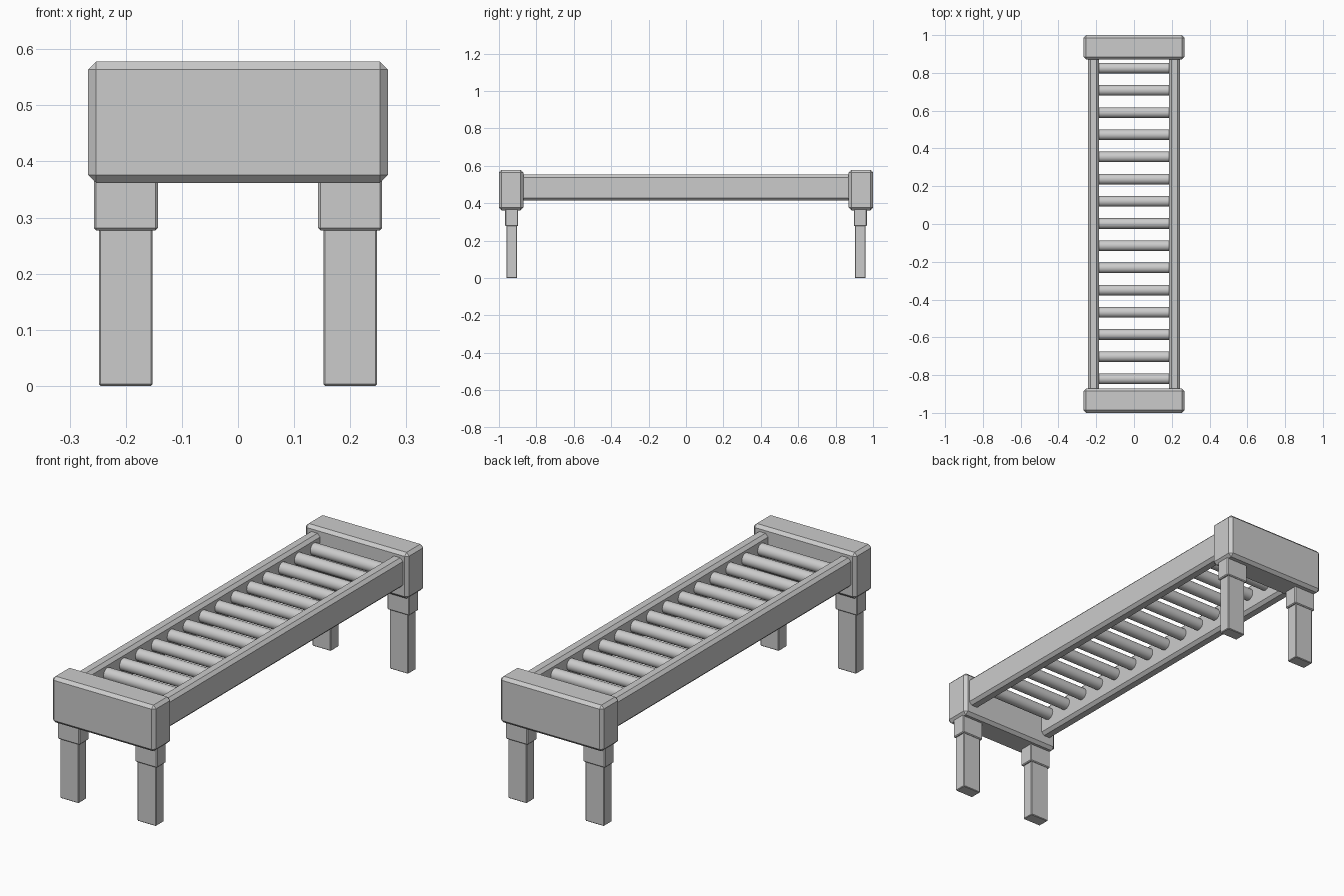
import bpy, bmesh, math

if "Cube" in bpy.data.objects:
    bpy.data.objects.remove(bpy.data.objects["Cube"])


def box(name, lo, hi, chamfer):
    """Axis-aligned box between two corners with single-segment chamfers."""
    bm = bmesh.new()
    bmesh.ops.create_cube(bm, size=1.0)
    for v in bm.verts:
        v.co = [(lo[i] + hi[i]) / 2 + v.co[i] * (hi[i] - lo[i]) for i in range(3)]
    bmesh.ops.bevel(bm, geom=bm.edges[:], offset=chamfer, segments=1,
                    profile=0.5, affect='EDGES')
    mesh = bpy.data.meshes.new(name)
    bm.to_mesh(mesh)
    bm.free()
    obj = bpy.data.objects.new(name, mesh)
    bpy.context.collection.objects.link(obj)
    return obj


def centred_box(name, cx, cy, half_x, half_y, z0, z1, chamfer):
    return box(name, (cx - half_x, cy - half_y, z0),
               (cx + half_x, cy + half_y, z1), chamfer)


END_Y = 0.935

for end, sy in (("front", -1), ("back", 1)):
    # Chunky end block
    centred_box(f"{end}_end_block", 0, sy * END_Y, 0.267, 0.065, 0.362, 0.578, 0.014)
    # Legs with a wider sleeve under the block
    for side, sx in (("left", -1), ("right", 1)):
        centred_box(f"{end}_{side}_leg_sleeve", sx * 0.2, sy * END_Y - sy * 0.003,
                    0.057, 0.035, 0.277, 0.38, 0.004)
        centred_box(f"{end}_{side}_leg", sx * 0.2, sy * END_Y - sy * 0.003,
                    0.048, 0.029, 0.0, 0.30, 0.003)

# Long side rails running into the end blocks
for side, sx in (("left", -1), ("right", 1)):
    centred_box(f"{side}_rail", sx * 0.214, 0, 0.03, 0.90, 0.414, 0.552, 0.014)

# Row of rollers spanning the rails
COUNT, FIRST, LAST = 15, -0.82, 0.825
for i in range(COUNT):
    y = FIRST + (LAST - FIRST) * i / (COUNT - 1)
    bpy.ops.mesh.primitive_cylinder_add(vertices=24, radius=0.028, depth=0.385,
                                        location=(0, y, 0.50),
                                        rotation=(0, math.pi / 2, 0))
    roller = bpy.context.object
    roller.name = f"roller_{i + 1}"
    bpy.ops.object.shade_smooth_by_angle(angle=math.radians(35))
